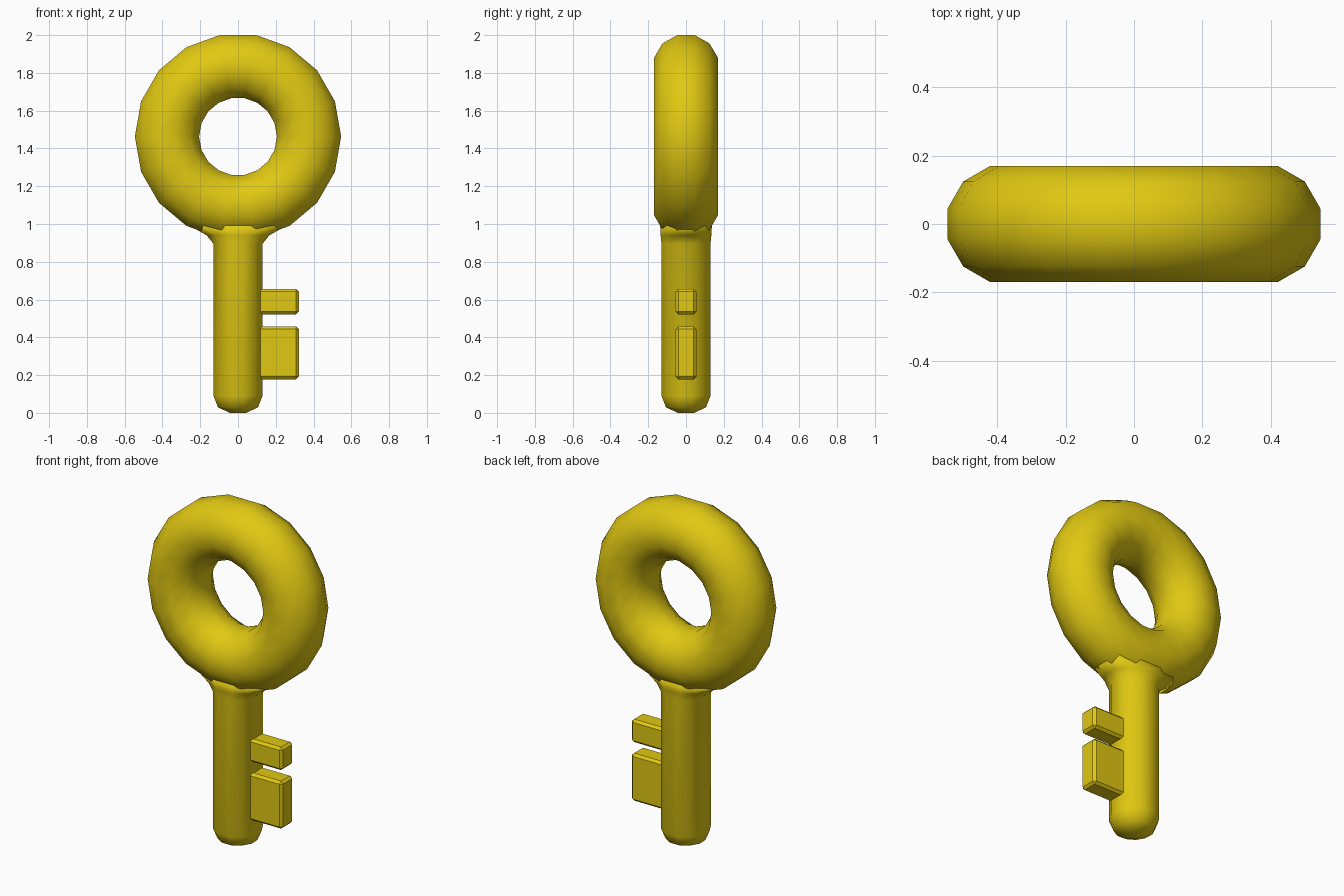
import bpy, bmesh
from math import sin, cos, radians, tau

if "Cube" in bpy.data.objects:
    bpy.data.objects.remove(bpy.data.objects["Cube"])

gold = bpy.data.materials.new("gold_paint")
gold.diffuse_color = (0.75, 0.58, 0.006, 1)
gold.use_nodes = True
gold.node_tree.nodes["Principled BSDF"].inputs["Base Color"].default_value = gold.diffuse_color


def finish(name, bm, smooth=False):
    bmesh.ops.recalc_face_normals(bm, faces=bm.faces)
    for f in bm.faces:
        f.smooth = smooth
    me = bpy.data.meshes.new(name)
    bm.to_mesh(me)
    bm.free()
    me.materials.append(gold)
    ob = bpy.data.objects.new(name, me)
    bpy.context.collection.objects.link(ob)
    return ob


def loft(name, rings, closed):
    """Skin a list of equal-length point rings."""
    bm = bmesh.new()
    loops = [[bm.verts.new(p) for p in ring] for ring in rings]
    n = len(loops[0])
    pairs = list(zip(loops, loops[1:]))
    if closed:
        pairs.append((loops[-1], loops[0]))
    else:
        bm.faces.new(loops[0])
        bm.faces.new(loops[-1])
    for a, b in pairs:
        for i in range(n):
            j = (i + 1) % n
            bm.faces.new((a[i], a[j], b[j], b[i]))
    return finish(name, bm, True)


SIDES = 12
angles = [radians(15) + tau * i / SIDES for i in range(SIDES)]

# Ring handle: 18 segments around, 12-sided section with flat outer rim
MAJOR, MINOR, CZ = 0.376, 0.176, 1.463
rings = []
for k in range(18):
    t = tau * k / 18
    rings.append([((MAJOR + MINOR * cos(a)) * cos(t), MINOR * sin(a),
                   CZ + (MAJOR + MINOR * cos(a)) * sin(t)) for a in angles])
loft("ring_handle", rings, True)

# Shaft: rounded tip, straight barrel, flare blending into the ring
profile = [(0.045, 0.045, 0.0), (0.11, 0.11, 0.03), (0.1345, 0.1345, 0.09),
           (0.1345, 0.1345, 0.895), (0.172, 0.139, 0.94), (0.272, 0.142, 0.995)]
loft("shaft", [[(rx * cos(a), ry * sin(a), z) for a in angles]
               for rx, ry, z in profile], False)

# Teeth: two bevelled blocks on the +x side
for name, z0, z1 in (("upper_tooth", 0.522, 0.657), ("lower_tooth", 0.178, 0.457)):
    bm = bmesh.new()
    bmesh.ops.create_cube(bm, size=1)
    x0, x1 = 0.06, 0.322
    for v in bm.verts:
        v.co = ((x0 + x1) / 2 + v.co.x * (x1 - x0), v.co.y * 0.11,
                (z0 + z1) / 2 + v.co.z * (z1 - z0))
    bmesh.ops.bevel(bm, geom=bm.edges[:], offset=0.014, segments=1,
                    affect='EDGES', profile=0.5)
    finish(name, bm)
